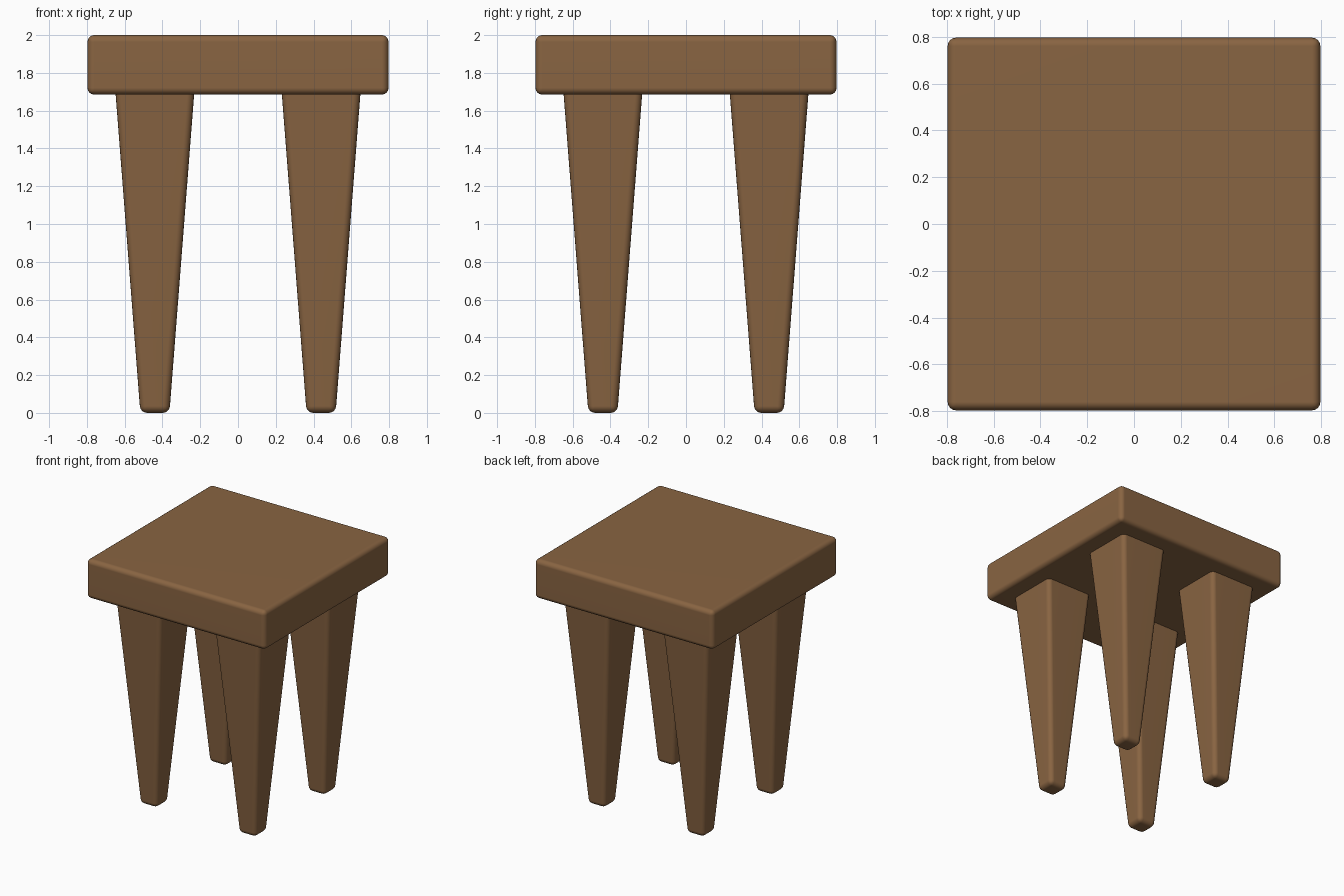
import bpy, bmesh

if "Cube" in bpy.data.objects:
    bpy.data.objects.remove(bpy.data.objects["Cube"])

wood = bpy.data.materials.new("brown_wood")
wood.diffuse_color = (0.25, 0.128, 0.054, 1)
wood.use_nodes = True
wood.node_tree.nodes["Principled BSDF"].inputs["Base Color"].default_value = wood.diffuse_color


def tapered_block(name, x, y, z0, z1, half0, half1, bevel):
    """Square block with separate bottom and top half-widths and rounded edges."""
    bm = bmesh.new()
    bmesh.ops.create_cube(bm, size=2)
    for v in bm.verts:
        top = v.co.z > 0
        half = half1 if top else half0
        v.co = (x + v.co.x * half, y + v.co.y * half, z1 if top else z0)
    mesh = bpy.data.meshes.new(name)
    bm.to_mesh(mesh)
    bm.free()
    mesh.materials.append(wood)
    obj = bpy.data.objects.new(name, mesh)
    bpy.context.collection.objects.link(obj)
    mod = obj.modifiers.new("rounded_edges", 'BEVEL')
    mod.width = bevel
    mod.segments = 4
    mod.limit_method = 'NONE'
    mesh.shade_smooth()
    normals = obj.modifiers.new("flat_face_shading", 'WEIGHTED_NORMAL')
    normals.keep_sharp = True
    return obj


# Seat slab
tapered_block("seat", 0, 0, 1.685, 2.0, 0.797, 0.797, 0.036)

# Four tapered legs, tucked slightly into the seat
for side, sx in (("left", -1), ("right", 1)):
    for end, sy in (("front", -1), ("back", 1)):
        tapered_block(f"{end}_{side}_leg", sx * 0.44, sy * 0.44,
                      0.0, 1.74, 0.077, 0.212, 0.036)
